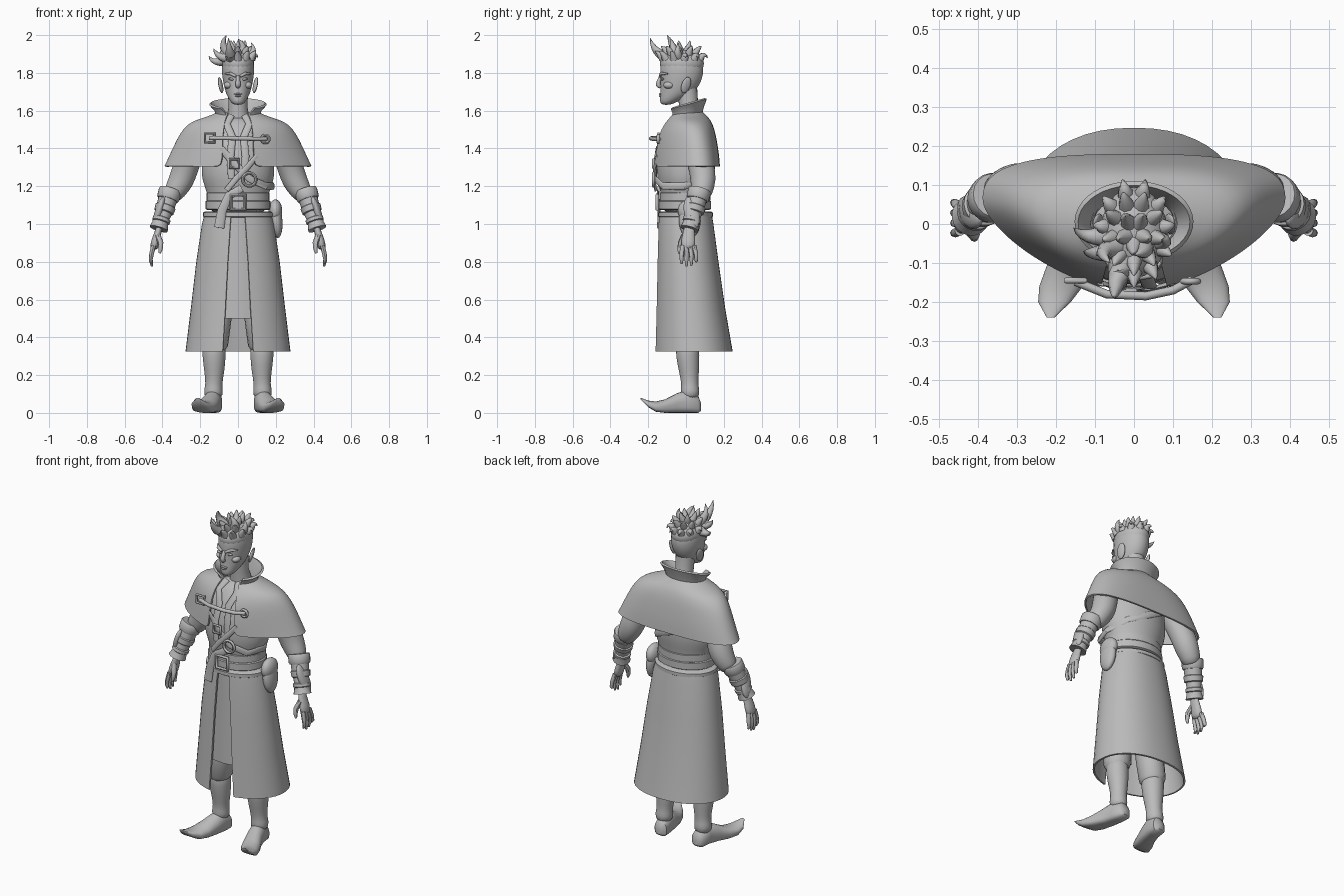
import bpy, bmesh
from math import sin, cos, pi, asin, radians
from mathutils import Vector

cube = bpy.data.objects.get("Cube")
if cube:
    bpy.data.objects.remove(cube, do_unlink=True)

clay = bpy.data.materials.new("plain grey")
clay.use_nodes = True
clay.diffuse_color = (0.5, 0.5, 0.5, 1)
bsdf = next(n for n in clay.node_tree.nodes if n.type == "BSDF_PRINCIPLED")
bsdf.inputs["Base Color"].default_value = clay.diffuse_color
bsdf.inputs["Roughness"].default_value = 0.7


def finish(ob, name, thick=0, soft=0, pair=False):
    """Name, colour, thicken, soften, mirror and smooth one part."""
    ob.name = ob.data.name = name
    ob.data.materials.clear()
    ob.data.materials.append(clay)
    bpy.ops.object.select_all(action="DESELECT")
    ob.select_set(True)
    bpy.context.view_layer.objects.active = ob
    bpy.ops.object.transform_apply(location=True, rotation=True, scale=True)
    if soft:
        ob.modifiers.new("soft", "SUBSURF").levels = soft
    if thick:
        shell = ob.modifiers.new("thick", "SOLIDIFY")
        shell.thickness, shell.offset = thick, 0
    if pair:
        ob.modifiers.new("pair", "MIRROR").use_mirror_merge = False
    for mod in list(ob.modifiers):
        bpy.ops.object.modifier_apply(modifier=mod.name)
    bpy.ops.object.shade_smooth_by_angle(angle=radians(45))
    return ob


def loft(name, rings, closed=True, cap=True, **kw):
    """Skin a list of equal-length point rings."""
    bm = bmesh.new()
    rows = [[bm.verts.new(p) for p in ring] for ring in rings]
    n = len(rows[0])
    for a, b in zip(rows, rows[1:]):
        for i in range(n if closed else n - 1):
            j = (i + 1) % n
            bm.faces.new((a[i], a[j], b[j], b[i]))
    if closed and cap:
        bm.faces.new(rows[0])
        bm.faces.new(rows[-1])
    bmesh.ops.recalc_face_normals(bm, faces=bm.faces)
    mesh = bpy.data.meshes.new(name)
    bm.to_mesh(mesh)
    bm.free()
    ob = bpy.data.objects.new(name, mesh)
    bpy.context.collection.objects.link(ob)
    return finish(ob, name, **kw)


def oval(z, half, front, back, mid=None, pf=2, pb=2, gap=0, n=32, tilt=0):
    """Horizontal ring, optionally open at the front by a gap."""
    mid = (front + back) / 2 if mid is None else mid
    start = asin((gap / half) ** (pf / 2)) if gap else 0
    ring = []
    for i in range(n):
        a = start + (2 * pi - 2 * start) * i / (n - 1 if gap else n)
        p = pf if cos(a) > 0 else pb
        x = half * abs(sin(a)) ** (2 / p) * (1 if sin(a) > 0 else -1)
        reach = abs(cos(a)) ** (2 / p)
        y = mid + reach * ((front if cos(a) > 0 else back) - mid)
        ring.append((x, y, z + tilt * y))
    return ring


def tube(name, points, radii, n=12, flat=1, hint=None, **kw):
    """Round or flattened sweep; without a hint it faces away from the body axis."""
    pts = [Vector(p) for p in points]
    rings = []
    for i, p in enumerate(pts):
        t = (pts[min(i + 1, len(pts) - 1)] - pts[max(i - 1, 0)]).normalized()
        u = t.cross(Vector(hint) if hint else Vector((p.x, p.y, 0))).normalized()
        v = u.cross(t)
        rings.append([p + radii[i] * (u * cos(a) + v * sin(a) * flat)
                      for a in (2 * pi * k / n for k in range(n))])
    return loft(name, rings, **kw)


def ball(name, loc, size, rot=(0, 0, 0), **kw):
    bpy.ops.mesh.primitive_uv_sphere_add(segments=20, ring_count=12, location=loc, rotation=rot)
    bpy.context.object.scale = size
    return finish(bpy.context.object, name, **kw)


def frame(name, loc, size, sides=20, wire=0.008, **kw):
    """Upright ring, or a square buckle with four sides."""
    bpy.ops.mesh.primitive_torus_add(location=loc, rotation=(pi / 2, pi / 4, 0), major_radius=size,
                                     minor_radius=wire, major_segments=sides, minor_segments=8)
    return finish(bpy.context.object, name, **kw)


def spike(name, base, bend, tip, r):
    a, b, c = Vector(base), Vector(bend), Vector(tip)
    ts = [k / 6 for k in range(7)]
    tube(name, [a * (1 - t) ** 2 + b * 2 * t * (1 - t) + c * t * t for t in ts],
         [r * (1 - t) ** 0.8 + 0.0005 for t in ts], n=8, hint=(0.3, 0.8, -0.5))


# Head and neck
loft("head", [oval(*r) for r in (
    (1.63, .025, -.13, -.08), (1.65, .042, -.14, -.04), (1.69, .064, -.136, .04),
    (1.74, .077, -.134, .075), (1.79, .085, -.136, .092), (1.84, .086, -.138, .092),
    (1.88, .075, -.125, .075), (1.91, .045, -.085, .04))], soft=1)
tube("neck", [(0, .005, 1.72), (0, .015, 1.62), (0, .03, 1.53)], [.054, .05, .065], n=20, hint=(0, 1, 0))

# Face
tube("nose", [(0, -.128, 1.79), (0, -.142, 1.76), (0, -.152, 1.735), (0, -.13, 1.722)],
     [.009, .012, .015, .012], hint=(1, 0, 0), soft=1)
tube("brow", [(.012, -.138, 1.782), (.04, -.132, 1.797), (.068, -.098, 1.795)],
     [.007, .009, .004], hint=(0, -1, 0), pair=True)
ball("eye", (.035, -.124, 1.767), (.017, .01, .007), (0, -.2, -.3), pair=True)
ball("cheek", (.05, -.09, 1.735), (.025, .03, .02), pair=True)
for part, height, wide in (("upper_lip", 1.688, .022), ("lower_lip", 1.678, .017)):
    ball(part, (0, -.135, height), (wide, .009, .005))
ball("ear", (.092, .0, 1.735), (.01, .025, .045), (-.25, .25, .3), pair=True)

# Hair: cap, swept tufts and rows of short spikes
ball("hair_cap", (0, -.022, 1.85), (.086, .117, .076))
for base, bend, tip, r in (
        ((-.03, -.09, 1.88), (-.05, -.17, 1.9), (-.05, -.19, 1.985), .036),
        ((-.05, -.06, 1.9), (-.1, -.07, 1.95), (-.06, -.1, 2.0), .03),
        ((-.06, -.03, 1.87), (-.13, -.04, 1.84), (-.155, -.01, 1.89), .03),
        ((-.06, -.07, 1.88), (-.11, -.08, 1.88), (-.13, -.07, 1.93), .028),
        ((.02, -.06, 1.9), (.04, -.07, 1.94), (0, -.08, 1.98), .03),
        ((.05, -.04, 1.88), (.1, -.05, 1.91), (.07, -.04, 1.96), .028)):
    spike("hair_tuft", base, bend, tip, r)
for count, ring, rise, lift, reach in ((11, .85, .45, -.005, 1.22), (9, .6, .75, .035, .95), (5, .25, .95, .05, .45)):
    for i in range(count):
        a = 2 * pi * (i + 0.5) / count
        dx, dy = .086 * sin(a), .117 * cos(a)
        z = 1.85 + .076 * rise
        if ring > .8 and cos(a) < -.3:
            lift_here = .03
        else:
            lift_here = lift
        spike("hair_spike", (dx * ring, dy * ring - .022, z - .01),
              (dx * (ring + .25), dy * (ring + .2) - .022, z + .025),
              (dx * reach, dy * reach - .022, z + lift_here), .022)

# Torso
loft("tunic", [oval(*r) for r in (
    (1.04, .165, -.13, .12), (1.14, .155, -.128, .12), (1.2, .178, -.143, .132),
    (1.26, .197, -.155, .143), (1.34, .19, -.155, .143), (1.45, .19, -.135, .13),
    (1.53, .13, -.085, .1), (1.57, .06, -.045, .075))], soft=1)
tube("tunic_lapel", [(.035, -.055, 1.575), (.06, -.1, 1.53), (.03, -.135, 1.46), (.04, -.16, 1.36), (.035, -.16, 1.24)],
     [.018, .02, .02, .02, .018], flat=.35, hint=(0, -1, 0), pair=True)

# Cape with a standing collar
loft("cape", [oval(z, half, front, back, mid, pf, pb, gap, n=45) for z, half, front, back, mid, pf, pb, gap in (
    (1.305, .385, -.175, .175, .06, 1.5, 2.8, .085), (1.37, .355, -.172, .17, .055, 1.5, 2.7, .083),
    (1.45, .318, -.157, .157, .05, 1.6, 2.5, .08), (1.5, .287, -.137, .146, .04, 1.7, 2.4, .075),
    (1.535, .25, -.112, .132, .03, 1.8, 2.2, .07), (1.555, .19, -.093, .12, .02, 2, 2, .065),
    (1.575, .13, -.077, .1, .01, 2, 2, .055), (1.59, .105, -.068, .085, .005, 2, 2, .05))], closed=False, thick=.01, soft=1)
loft("collar", [oval(1.56, .11, -.08, .078, gap=.055, tilt=.1),
                oval(1.6, .118, -.08, .088, gap=.065, tilt=.2),
                oval(1.635, .148, -.095, .105, gap=.085, tilt=.28)], closed=False, thick=.012)

# Cape clasp
tube("clasp_cord", [(-.15, -.148, 1.455), (-.07, -.18, 1.455), (.03, -.185, 1.453), (.1, -.17, 1.45), (.15, -.143, 1.45)],
     [.011] * 5, hint=(0, 0, 1))
frame("clasp_buckle", (-.15, -.145, 1.455), .034, sides=4)
frame("clasp_ring", (.145, -.147, 1.45), .02)

# Chest harness
tube("harness_strap", [(-.09, -.15, 1.4), (-.02, -.167, 1.32), (.06, -.165, 1.24), (.15, -.123, 1.2),
                       (.188, -.01, 1.2), (.13, .105, 1.24), (0, .148, 1.3), (-.1, .13, 1.36)],
     [.019] * 8, flat=.3)
tube("cross_strap", [(.1, -.15, 1.36), (.05, -.166, 1.3), (-.01, -.17, 1.24), (-.06, -.16, 1.18)], [.015] * 4, flat=.4)
frame("harness_ring", (.06, -.172, 1.235), .035)
frame("harness_buckle", (-.02, -.172, 1.32), .032, sides=4)

# Belts
for part, low, high, half, front, back in (
        ("upper_belt", 1.12, 1.17, .166, -.14, .13), ("main_belt", 1.075, 1.125, .172, -.145, .133),
        ("hip_band", 1.035, 1.065, .186, -.148, .142)):
    loft(part, [oval(low, half - .008, front + .008, back - .008), oval(low + .005, half, front, back),
                oval(high - .005, half, front, back), oval(high, half - .008, front + .008, back - .008)])
frame("belt_buckle", (0, -.152, 1.115), .052, sides=4, wire=.01)
tube("sash_end", [(.02, -.145, 1.19), (-.05, -.15, 1.15), (-.085, -.143, 1.07), (-.1, -.145, .98)],
     [.02, .022, .024, .027], flat=.3, hint=(0, -1, 0))
ball("pouch", (.203, .02, 1.02), (.032, .058, .095), (0, -.08, 0))
ball("pouch_flap", (.198, .02, 1.07), (.036, .064, .06))

# Long open coat skirt and its inner front panel
loft("coat_skirt", [oval(*r, gap=g, n=41, pb=2.2) for r, g in (
    ((1.06, .17, -.138, .13), .035), ((1.0, .186, -.143, .14), .04), ((.8, .216, -.15, .167), .053),
    ((.55, .245, -.157, .203), .066), ((.325, .273, -.165, .242), .08))], closed=False, thick=.01)
loft("front_panel", [[(x * w, y + .012 * abs(x), z) for x in (-1, -.5, 0, .5, 1)]
                     for z, w, y in ((1.06, .06, -.128), (.8, .075, -.132), (.5, .085, -.138))],
     closed=False, thick=.008)

# Legs and boots
tube("trouser_leg", [(.08, 0, 1.02), (.09, 0, .75), (.115, 0, .48), (.127, .005, .36), (.127, .008, .335)],
     [.085, .085, .078, .074, .06], n=18, hint=(0, -1, 0), pair=True)
tube("boot_shaft", [(.127, .008, .4), (.127, .008, .3), (.125, .017, .22), (.128, .02, .15), (.13, .022, .12), (.13, .022, .07)],
     [.066, .063, .054, .043, .052, .046], n=18, hint=(0, -1, 0), soft=1, pair=True)
feet = []
for y, x, wide, low, high in ((.08, .125, .018, .012, .05), (.065, .125, .04, 0, .09), (.01, .13, .046, 0, .125),
                              (-.05, .145, .05, 0, .103), (-.11, .168, .057, 0, .072), (-.16, .187, .056, .006, .06),
                              (-.2, .204, .042, .03, .065), (-.24, .214, .01, .07, .08)):
    feet.append([(p[0] + x, y, p[1]) for p in oval(0, wide, low, high, pf=3.5, n=20)])
loft("boot_foot", feet, pair=True)

# Arms
tube("sleeve", [(.19, .03, 1.48), (.25, .06, 1.38), (.28, .085, 1.29), (.3, .092, 1.23), (.335, .085, 1.17), (.355, .075, 1.14)],
     [.065, .07, .07, .069, .057, .045], n=18, soft=1, pair=True)
cuff_top, cuff_end = Vector((.357, .073, 1.18)), Vector((.418, .02, .98))
for part, spans in (("bracer", ((0, .052), (.4, .049), (.75, .04), (.9, .043), (1.03, .05))),
                    ("bracer_cuff", ((0, .058), (.04, .062), (.22, .06), (.26, .055))),
                    ("bracer_strap", ((.42, .05), (.44, .055), (.58, .052), (.6, .046))),
                    ("bracer_wrist_band", ((.74, .042), (.76, .048), (.84, .048), (.86, .042)))):
    tube(part, [cuff_top.lerp(cuff_end, t) for t, r in spans], [r for t, r in spans], n=18, pair=True)
ball("bracer_plate", (.42, .03, 1.06), (.022, .04, .09), (.2, -.3, 0), pair=True)

# Hands
tube("palm", [(.412, .02, 1.0), (.422, .015, .96), (.437, .012, .91), (.448, .01, .86)],
     [.028, .03, .041, .037], flat=.6, soft=1, hint=(1, 0, 0), pair=True)
for i, drop in enumerate((.79, .775, .78, .8)):
    y = -.018 + .02 * i
    tube("finger", [(.447, y, .885), (.458, y * 1.25, .84), (.462, y * 1.3, .81), (.455, y * 1.3, drop)],
         [.013, .012, .01, .006], n=8, hint=(1, 0, 0), pair=True)
tube("thumb", [(.425, -.01, .94), (.41, -.028, .9), (.41, -.035, .865), (.415, -.036, .845)],
     [.016, .015, .011, .006], n=8, hint=(1, 0, 0), pair=True)
